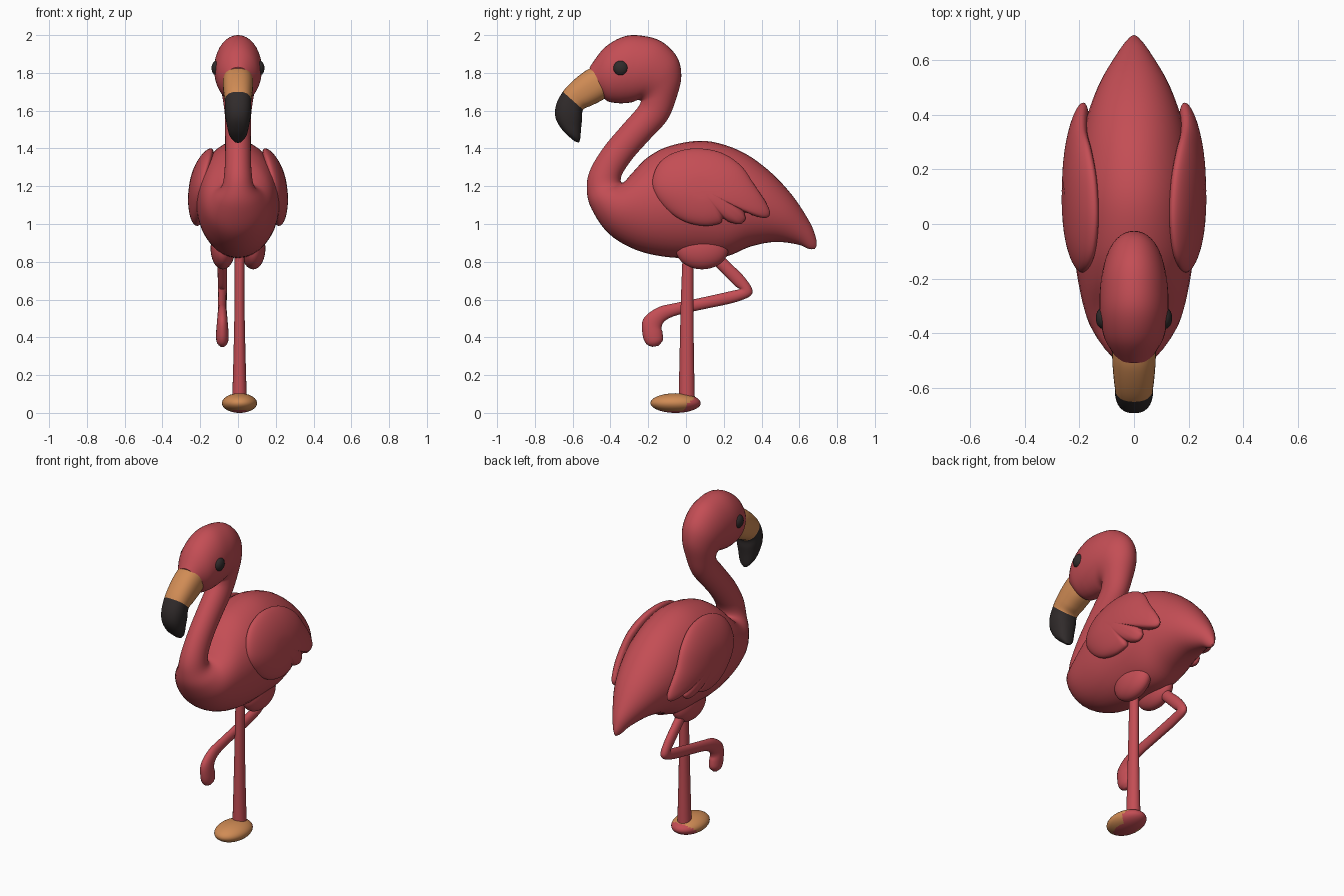
import bpy, bmesh, math
from mathutils import Vector

if "Cube" in bpy.data.objects:
    bpy.data.objects.remove(bpy.data.objects["Cube"])


def material(name, rgb):
    m = bpy.data.materials.new(name)
    m.diffuse_color = (*rgb, 1)
    m.use_nodes = True
    m.node_tree.nodes["Principled BSDF"].inputs["Base Color"].default_value = m.diffuse_color
    return m


RED = material("coral red", (0.55, 0.075, 0.09))
ORANGE = material("beak orange", (0.63, 0.26, 0.09))
BLACK = material("soft black", (0.03, 0.024, 0.024))


def spline(pts, steps, closed=False):
    """Catmull-Rom through tuples of any length."""
    n, out = len(pts), []
    get = (lambda i: Vector(pts[i % n])) if closed else (lambda i: Vector(pts[min(max(i, 0), n - 1)]))
    for i in range(n if closed else n - 1):
        a, b, c, d = (get(i + k) for k in (-1, 0, 1, 2))
        for s in range(steps):
            t = s / steps
            out.append(0.5 * (2 * b + (c - a) * t + (2 * a - 5 * b + 4 * c - d) * t * t
                              + (3 * b - a - 3 * c + d) * t ** 3))
    if not closed:
        out.append(get(n - 1))
    return out


def finish(name, bm, mats, angle=50):
    bmesh.ops.recalc_face_normals(bm, faces=bm.faces)
    me = bpy.data.meshes.new(name)
    bm.to_mesh(me)
    bm.free()
    for m in mats:
        me.materials.append(m)
    ob = bpy.data.objects.new(name, me)
    bpy.context.collection.objects.link(ob)
    bpy.context.view_layer.objects.active = ob
    ob.select_set(True)
    bpy.ops.object.shade_smooth_by_angle(angle=math.radians(angle))
    ob.select_set(False)
    return ob


def skin(bm, rings, closed_rows=True):
    for r0, r1 in zip(rings, rings[1:]):
        n = len(r0)
        for i in range(n):
            bm.faces.new((r0[i], r0[(i + 1) % n], r1[(i + 1) % n], r1[i]))
    bm.faces.new(rings[0])
    bm.faces.new(rings[-1])


def loft(name, stations, mats, steps=5, x=0.0, segs=36, power=1.0, split=None):
    """Rings spanning two side-view outline points A, B: (yA, zA, yB, zB, half width)."""
    bm, rings = bmesh.new(), []
    for ya, za, yb, zb, w in spline(stations, steps):
        ring = []
        for i in range(segs):
            a = 2 * math.pi * i / segs
            c = math.copysign(abs(math.cos(a)) ** power, math.cos(a))
            s = math.copysign(abs(math.sin(a)) ** power, math.sin(a))
            ring.append(bm.verts.new((x + w * s, (ya + yb) / 2 + c * (ya - yb) / 2,
                                      (za + zb) / 2 + c * (za - zb) / 2)))
        rings.append(ring)
    skin(bm, rings)
    if split is not None:
        front = {v for r in rings[split * steps:] for v in r}
        for f in bm.faces:
            f.material_index = int(all(v in front for v in f.verts))
    return finish(name, bm, mats)


def tube(name, path, x, mat):
    """Round limb along (y, z, side radius, front radius)."""
    st = []
    for i, (y, z, r, w) in enumerate(path):
        p, q = path[max(i - 1, 0)], path[min(i + 1, len(path) - 1)]
        t = Vector((q[0] - p[0], q[1] - p[1])).normalized()
        st.append((y - t.y * r, z + t.x * r, y + t.y * r, z - t.x * r, w))
    return loft(name, st, [mat], x=x, segs=20, steps=4)


def ball(name, loc, scale, mats, rule=None):
    bm = bmesh.new()
    bmesh.ops.create_uvsphere(bm, u_segments=40, v_segments=24, radius=1)
    for v in bm.verts:
        v.co = Vector(loc) + Vector(a * b for a, b in zip(v.co, scale))
    if rule:
        for f in bm.faces:
            f.normal_update()
            f.material_index = int(rule(f))
    return finish(name, bm, mats)


# body, neck and head: one continuous skin from tail tip to face
loft("body_neck_head", [
    (.692, .885, .682, .868, .006), (.688, .925, .65, .868, .025), (.655, 1.01, .59, .892, .06),
    (.56, 1.155, .47, .905, .125), (.43, 1.29, .34, .88, .175), (.28, 1.39, .22, .83, .205),
    (.10, 1.44, .10, .82, .22), (-.08, 1.415, -.10, .825, .22), (-.20, 1.355, -.27, .865, .20),
    (-.285, 1.27, -.41, .95, .17), (-.325, 1.225, -.50, 1.08, .125), (-.345, 1.225, -.525, 1.18, .085),
    (-.335, 1.27, -.51, 1.28, .072), (-.28, 1.35, -.44, 1.40, .068), (-.20, 1.44, -.34, 1.52, .068),
    (-.10, 1.55, -.26, 1.61, .07), (-.05, 1.67, -.24, 1.645, .08), (-.025, 1.78, -.245, 1.655, .092),
    (-.045, 1.88, -.26, 1.655, .107), (-.12, 1.96, -.285, 1.645, .12), (-.21, 1.993, -.32, 1.64, .126),
    (-.32, 1.995, -.365, 1.64, .124), (-.43, 1.935, -.415, 1.65, .107), (-.51, 1.83, -.45, 1.68, .07)], [RED])

# beak: orange base, black hooked tip
loft("beak", [
    (-.47, 1.84, -.40, 1.69, .078), (-.53, 1.812, -.44, 1.658, .08), (-.60, 1.757, -.50, 1.627, .076),
    (-.652, 1.70, -.545, 1.605, .07), (-.688, 1.63, -.55, 1.555, .069), (-.69, 1.56, -.555, 1.51, .061),
    (-.65, 1.492, -.56, 1.452, .045), (-.59, 1.438, -.567, 1.43, .015)],
    [ORANGE, BLACK], power=.85, split=3)

# wing outline in side view, with scalloped feather tips
WING = [(-.178, 1.22), (-.15, 1.31), (-.08, 1.37), (.04, 1.40), (.18, 1.38), (.29, 1.31), (.36, 1.21),
        (.42, 1.12), (.445, 1.06), (.425, 1.033), (.37, 1.04), (.312, 1.062), (.315, 1.025), (.285, 1.0),
        (.23, 1.01), (.195, 1.03), (.18, 1.003), (.10, .99), (0, 1.01), (-.09, 1.065), (-.155, 1.14)]


def wing(name, side):
    bm, rings = bmesh.new(), []
    outline = spline(WING, 5, True)
    cy, cz = .08, 1.19
    for k in range(1, 24):
        a = math.pi * k / 24
        s, bulge = math.sin(a) ** .7, -.05 * math.cos(a)
        ring = []
        for p in outline:
            y, z = cy + (p[0] - cy) * s, cz + (p[1] - cz) * s
            mid = .216 - .9 * max(0, z - 1.12) ** 2 - .25 * (y - .1) ** 2
            ring.append(bm.verts.new((side * (mid + bulge), y, z)))
        rings.append(ring)
    skin(bm, rings)
    finish(name, bm, [RED])


for side, label in ((1, "left"), (-1, "right")):
    wing(label + "_wing", side)
    ball(label + "_eye", (side * .112, -.345, 1.825), (.028, .04, .04), [BLACK])
    ball(label + "_thigh", (side * .08, .085, .87), (.065, .14, .11), [RED])

# straight standing leg and its foot (orange toes, red heel and sole)
tube("standing_leg", [(.012, .88, .028, .026), (.006, .6, .033, .026), (.004, .3, .038, .032),
                      (.004, .06, .043, .039)], .008, RED)
ball("standing_foot", (.008, -.055, .052), (.093, .133, .052), [ORANGE, RED],
     lambda f: f.calc_center_median().y > -.03 + .9 * f.calc_center_median().z or f.normal.z < -.93)

# raised leg, bent at the knee, with a hanging foot
tube("raised_leg", [(.10, .88, .033, .026), (.20, .78, .033, .025), (.285, .695, .034, .024),
                    (.318, .645, .036, .024), (.26, .618, .031, .024), (.10, .582, .031, .023),
                    (-.05, .55, .032, .023), (-.13, .523, .04, .025), (-.178, .475, .053, .029),
                    (-.177, .42, .053, .033), (-.167, .375, .045, .03), (-.163, .352, .016, .012)], -.083, RED)
